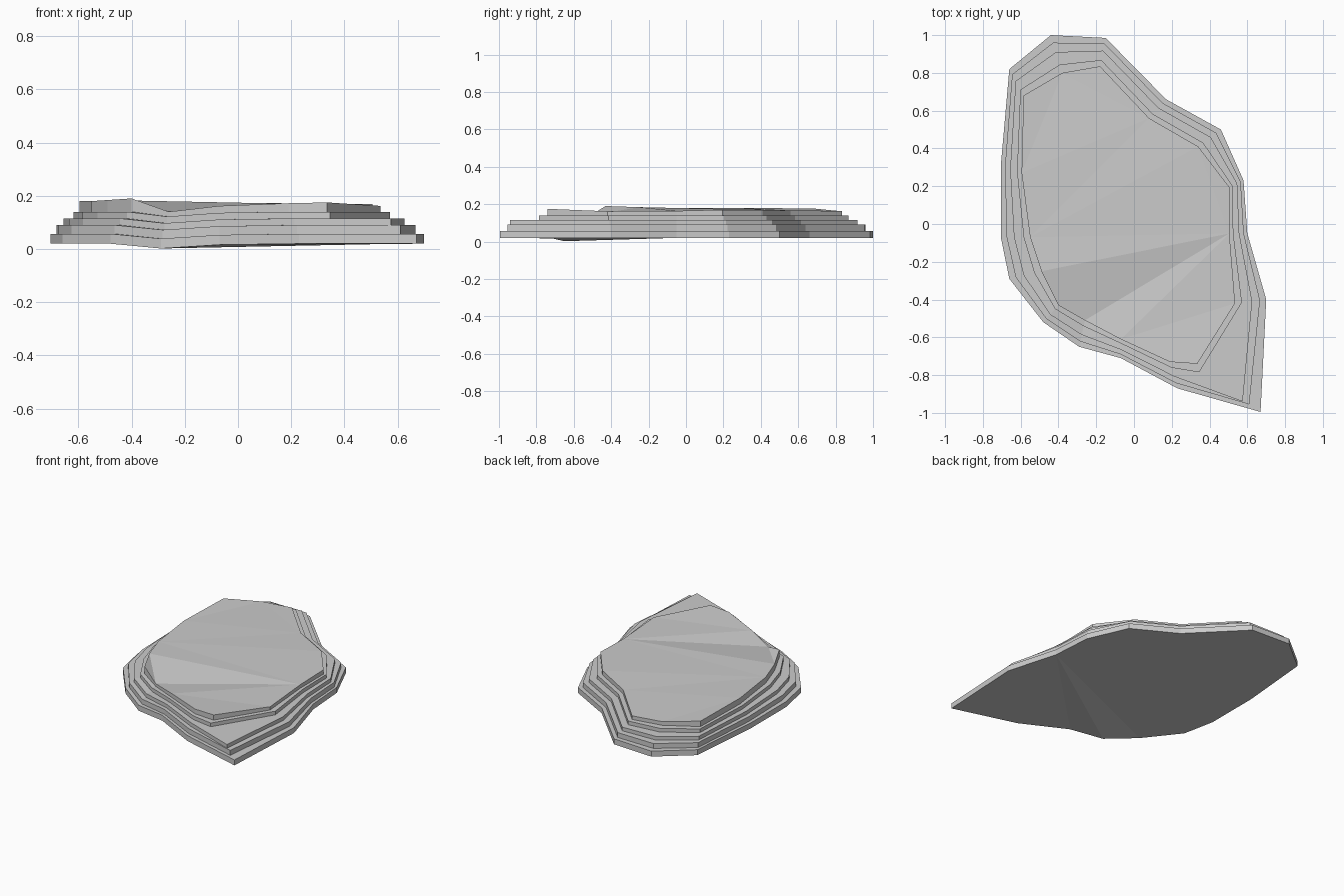
import bpy, bmesh

if "Cube" in bpy.data.objects:
    bpy.data.objects.remove(bpy.data.objects["Cube"])

# Outline of the lowest slab and of the top slab, clockwise seen from above
base = [(-.44, 1), (-.15, .985), (.17, .66), (.46, .5), (.58, .23), (.6, -.05),
        (.7, -.4), (.67, -.995), (.23, -.87), (-.07, -.71), (-.29, -.65),
        (-.48, -.52), (-.66, -.29), (-.705, -.07), (-.705, .31), (-.66, .82)]
top = [(-.38, .8), (-.18, .835), (.08, .56), (.34, .41), (.505, .195), (.505, -.05),
       (.535, -.42), (.335, -.74), (.19, -.73), (-.07, -.61), (-.26, -.51),
       (-.4, -.43), (-.49, -.25), (-.55, -.07), (-.595, .27), (-.585, .68)]

# Each slab: blend from base to top, bottom z, top z
slabs = [(0, .02, .057), (.2, .057, .09), (.45, .09, .115), (.78, .115, .14), (1, .14, .17)]
FRONT, DIP, BUMP = 7, 10, 11
front_corner = {1: (.61, -.955), 2: (.575, -.94), 3: (.345, -.785)}
# Height changes on the rim of the top face
rim = {0: -.005, 1: -.006, 2: -.004, 5: -.006, 6: -.008, 7: .005, 8: .002,
       9: -.008, DIP: -.03, BUMP: .02, 12: .014, 13: .01, 14: .01, 15: .007}

bm = bmesh.new()


def ring(k, t, z, is_rim=False):
    verts = []
    for i, (a, b) in enumerate(zip(base, top)):
        x, y = (a[j] * (1 - t) + b[j] * t for j in (0, 1))
        if i == FRONT and k in front_corner:
            x, y = front_corner[k]
        dz = rim.get(i, 0) if is_rim else {DIP: -.018, 9: -.004}.get(i, 0)
        verts.append(bm.verts.new((x, y, z + dz)))
    return verts


# Stepped rock: vertical risers joined by narrow treads
rings = []
for k, (t, z0, z1) in enumerate(slabs):
    rings += [ring(k, t, z0), ring(k, t, z1, k == len(slabs) - 1)]
for lo, hi in zip(rings, rings[1:]):
    for i in range(len(lo)):
        j = (i + 1) % len(lo)
        bm.faces.new((lo[i], hi[i], hi[j], lo[j]))
caps = [bm.faces.new(rings[0]), bm.faces.new(rings[-1][::-1])]
bmesh.ops.triangulate(bm, faces=caps)
bmesh.ops.recalc_face_normals(bm, faces=bm.faces)

mesh = bpy.data.meshes.new("layered_rock")
bm.to_mesh(mesh)
bm.free()
bpy.context.collection.objects.link(bpy.data.objects.new("layered_rock", mesh))
